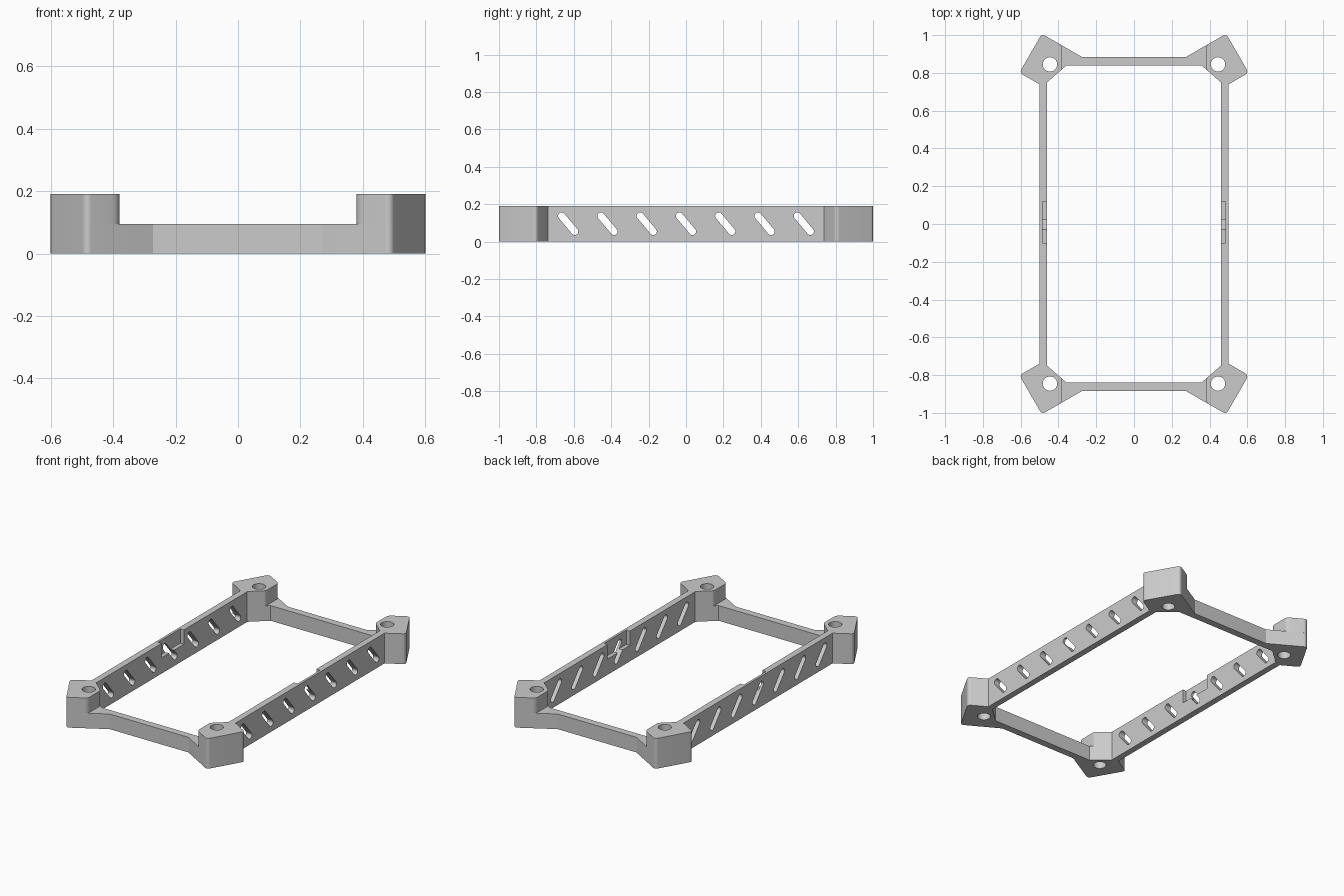
import bpy, bmesh, math
from mathutils import Vector, Matrix

if "Cube" in bpy.data.objects:
    bpy.data.objects.remove(bpy.data.objects["Cube"])

HEIGHT, LOW = 0.19, 0.095

grey = bpy.data.materials.new("light grey plastic")
grey.use_nodes = True
colour = (0.6, 0.6, 0.6, 1)
grey.diffuse_color = colour
grey.node_tree.nodes["Principled BSDF"].inputs["Base Color"].default_value = colour


def rounded(points):
    """Outline from (x, y, radius) corners, with filleted corners."""
    out = []
    for i, (x, y, r) in enumerate(points):
        p = Vector((x, y))
        if r == 0:
            out.append(p)
            continue
        a = (Vector(points[i - 1][:2]) - p).normalized()
        b = (Vector(points[(i + 1) % len(points)][:2]) - p).normalized()
        half = a.angle(b) / 2
        centre = p + (a + b).normalized() * (r / math.sin(half))
        start = p + a * (r / math.tan(half)) - centre
        end = p + b * (r / math.tan(half)) - centre
        steps = 8
        for k in range(steps + 1):
            out.append(centre + start.lerp(end, k / steps).normalized() * r)
    return out


def add_prism(bm, outline, z0, z1, matrix=Matrix()):
    verts = [bm.verts.new(matrix @ Vector((x, y, z0))) for x, y in outline]
    face = bm.faces.new(verts)
    top = bmesh.ops.extrude_face_region(bm, geom=[face], use_keep_orig=True)["geom"]
    moved = [v for v in top if isinstance(v, bmesh.types.BMVert)]
    shift = matrix.to_3x3() @ Vector((0, 0, z1 - z0))
    bmesh.ops.translate(bm, verts=moved, vec=shift)


def finish(name, bm):
    bmesh.ops.recalc_face_normals(bm, faces=bm.faces)
    mesh = bpy.data.meshes.new(name)
    bm.to_mesh(mesh)
    bm.free()
    obj = bpy.data.objects.new(name, mesh)
    bpy.context.collection.objects.link(obj)
    mesh.materials.append(grey)
    return obj


def prism(name, outline, z0, z1):
    bm = bmesh.new()
    add_prism(bm, outline, z0, z1)
    return finish(name, bm)


def select(obj):
    bpy.ops.object.select_all(action="DESELECT")
    obj.select_set(True)
    bpy.context.view_layer.objects.active = obj


def cut(obj, cutter):
    mod = obj.modifiers.new("cut", "BOOLEAN")
    mod.operation, mod.solver, mod.object = "DIFFERENCE", "EXACT", cutter
    select(obj)
    bpy.ops.object.modifier_apply(modifier=mod.name)
    bpy.data.objects.remove(cutter)


def smooth(obj):
    select(obj)
    bpy.ops.object.shade_smooth_by_angle(angle=math.radians(25))


def box(x0, x1, y0, y1):
    return [(x0, y0), (x1, y0), (x1, y1), (x0, y1)]


def circle(x, y, r, n=40):
    return [(x + r * math.cos(t * math.tau / n), y + r * math.sin(t * math.tau / n))
            for t in range(n)]


# Outer edge of a corner, shared by the low frame and the tall post
tip = [(0.488, 1.007, 0.02), (0.607, 0.801, 0.02), (0.5, 0.739, 0), (0.46, 0.75, 0)]
low_half = [(0.273, 0.883, 0)] + tip + [(0.36, 0.838, 0)]
post = [(0.38, 0.945, 0.035)] + tip + [(0.38, 0.82, 0.03)]

for sy, end in ((-1, "front"), (1, "back")):
    # Low cross beam with its gussets and corner feet
    mirrored = [(-x, y, r) for x, y, r in reversed(low_half)]
    outline = [(x, y * sy) for x, y in rounded(low_half + mirrored)]
    beam = prism(end + "_beam", outline, 0, LOW)
    bm = bmesh.new()
    for sx in (-1, 1):
        add_prism(bm, circle(0.445 * sx, 0.845 * sy, 0.038), -0.1, 0.3)
    cut(beam, finish("hole_cutter", bm))
    smooth(beam)

    # Tall corner posts with screw holes
    for sx, side in ((-1, "right"), (1, "left")):
        shape = [(x * sx, y * sy) for x, y in rounded(post)]
        block = prism(f"{end}_{side}_post", shape, LOW, HEIGHT)
        cut(block, prism("hole_cutter", circle(0.445 * sx, 0.845 * sy, 0.038), -0.1, 0.3))
        smooth(block)

# Side walls with slanted slots and a shallow recess on the inside
for sx, side in ((-1, "right"), (1, "left")):
    wall = prism(side + "_wall", box(0.46 * sx, 0.5 * sx, -0.748, 0.748), 0, HEIGHT)
    cut(wall, prism("recess_cutter", box(0.4 * sx, 0.485 * sx, -0.1, 0.12), 0.1, 0.3))

    bm = bmesh.new()
    capsule = rounded([(-0.073, -0.019, 0.0185), (0.073, -0.019, 0.0185),
                       (0.073, 0.019, 0.0185), (-0.073, 0.019, 0.0185)])
    # Local x runs along the slot, local z runs through the wall
    stand = Matrix(((0, 0, 1), (1, 0, 0), (0, 1, 0))).to_4x4()
    for i in range(-3, 4):
        place = Matrix.Translation((0.48 * sx, i * 0.21, 0.096))
        tilt = Matrix.Rotation(math.radians(-50), 4, "Z")
        add_prism(bm, capsule, -0.1, 0.1, place @ stand @ tilt)
    cut(wall, finish("slot_cutter", bm))
    smooth(wall)
